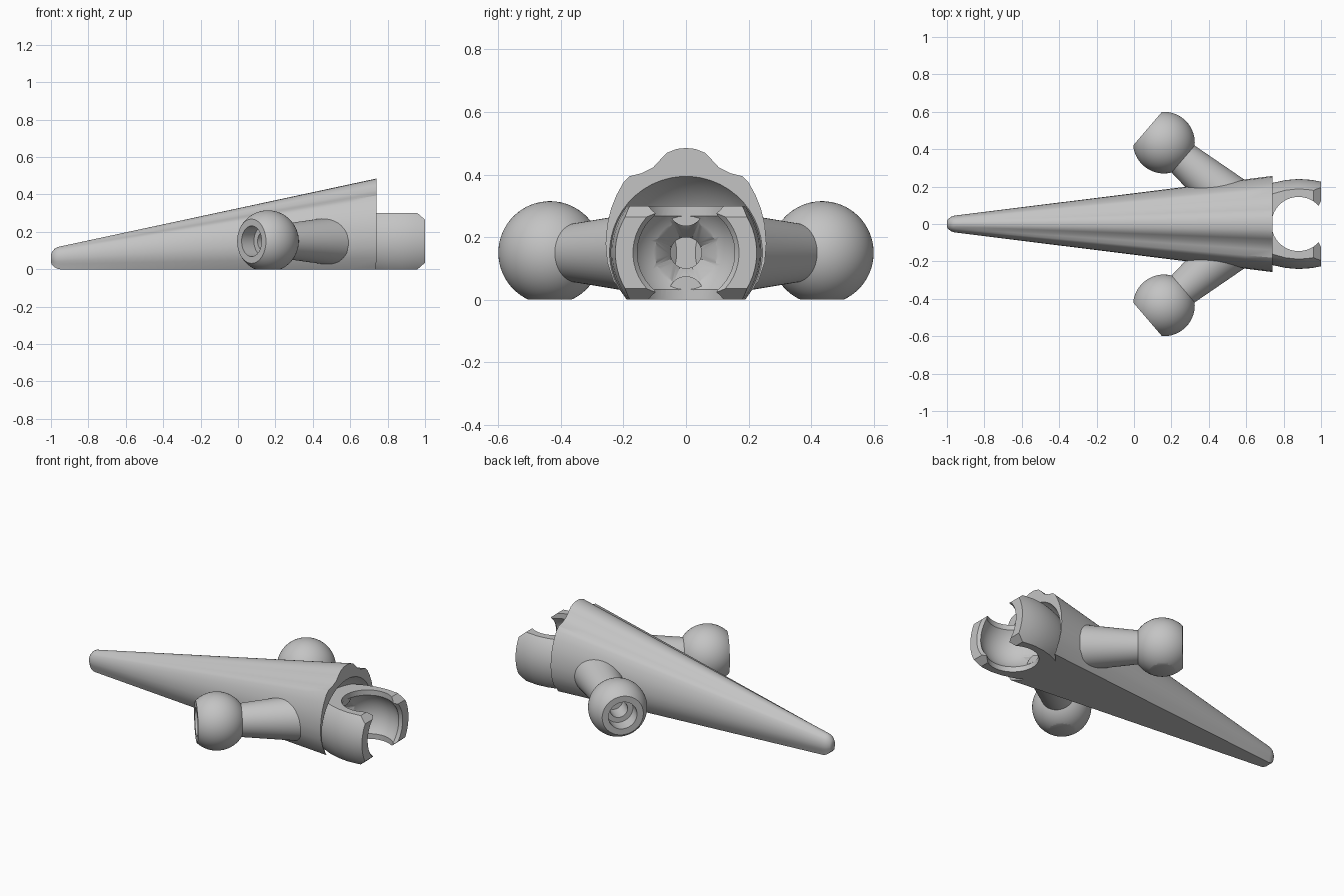
import bpy, bmesh, math
from mathutils import Vector, Matrix

cube = bpy.data.objects.get("Cube")
if cube:
    bpy.data.objects.remove(cube)

grey = bpy.data.materials.new("plain_grey")
grey.use_nodes = True
grey.diffuse_color = (0.55, 0.55, 0.55, 1)
grey.node_tree.nodes["Principled BSDF"].inputs["Base Color"].default_value = grey.diffuse_color


def finish_mesh(name, bm):
    bmesh.ops.recalc_face_normals(bm, faces=bm.faces)
    mesh = bpy.data.meshes.new(name)
    bm.to_mesh(mesh)
    bm.free()
    mesh.materials.append(grey)
    obj = bpy.data.objects.new(name, mesh)
    bpy.context.collection.objects.link(obj)
    return obj


def loft(rings):
    """Skin a list of closed rings and cap both ends."""
    bm = bmesh.new()
    rows = [[bm.verts.new(p) for p in ring] for ring in rings]
    n = len(rows[0])
    for a, b in zip(rows, rows[1:]):
        for i in range(n):
            j = (i + 1) % n
            bm.faces.new((a[i], a[j], b[j], b[i]))
    bm.faces.new(rows[0])
    bm.faces.new(rows[-1])
    return bm


def revolve(profile, origin, axis, sides=48):
    """Turn (distance along axis, radius) pairs into a solid."""
    turn = Vector(axis).to_track_quat('Z', 'Y').to_matrix().to_4x4()
    place = Matrix.Translation(origin) @ turn
    angles = [2 * math.pi * (i + 0.5) / sides for i in range(sides)]
    return loft([[place @ Vector((r * math.cos(a), r * math.sin(a), t)) for a in angles]
                 for t, r in profile])


def arc(radius, start, end, steps):
    """Sphere profile between two axial positions."""
    a, b = math.acos(start / radius), math.acos(end / radius)
    return [(radius * math.cos(a + (b - a) * i / steps),
             radius * math.sin(a + (b - a) * i / steps)) for i in range(steps + 1)]


def prism_y(points, half):
    return loft([[(x, y, z) for x, z in points] for y in (-half, half)])


def combine(obj, cutter, operation):
    mod = obj.modifiers.new("combine", 'BOOLEAN')
    mod.object, mod.operation, mod.solver = cutter, operation, 'EXACT'
    bpy.ops.object.select_all(action='DESELECT')
    bpy.context.view_layer.objects.active = obj
    obj.select_set(True)
    bpy.ops.object.modifier_apply(modifier=mod.name)
    bpy.data.objects.remove(cutter)


def smooth(obj):
    bpy.ops.object.select_all(action='DESELECT')
    bpy.context.view_layer.objects.active = obj
    obj.select_set(True)
    bpy.ops.object.shade_smooth_by_angle(angle=math.radians(30))


X = (1, 0, 0)
CENTRE = Vector((0.88, 0, 0.15))

# Tapered body: crested section at the wide end, oval at the tip
half = [(0, .485), (.03, .482), (.06, .47), (.08, .45), (.105, .423), (.14, .405),
        (.18, .395), (.2, .375), (.222, .335), (.24, .29), (.252, .24), (.257, .18),
        (.252, .12), (.232, .06), (.19, 0)]
wide = half + [(-y, z) for y, z in half[:0:-1]]
tip = []
for y, z in wide:
    a = math.atan2(z - .2, y)
    tip.append((.046 * math.cos(a), max(0, .06 + .062 * math.sin(a)) if z > 0 else 0))
rings = []
for x, s in ((-1, .35), (-.995, .55), (-.98, .82), (-.965, .95)):
    rings.append([(x, y * s, .055 + (z - .055) * s) for y, z in tip])
STATIONS = 12
for k in range(STATIONS + 1):
    f = k / STATIONS
    rings.append([(-.95 + 1.69 * f, a[0] + (b[0] - a[0]) * f, a[1] + (b[1] - a[1]) * f)
                  for a, b in zip(tip, wide)])
body = finish_mesh("tapered_body", loft(rings))
cavity = finish_mesh("cavity_cutter", revolve(arc(.282, -.2819, .2819, 32), CENTRE, X))
combine(body, cavity, 'DIFFERENCE')


def tunnel():
    return finish_mesh("tunnel_cutter", revolve([(-.45, .05), (-.1, .05)], CENTRE, X, 24))


combine(body, tunnel(), 'DIFFERENCE')
smooth(body)

# Socket: barrel shell trimmed flat above and below, with a flared mouth
barrel = [(-.33, .12), (-.26, .17), (-.2, .2), (-.14, .22), (-.07, .235),
          (0, .241), (.07, .236), (.12, .226)]
socket = finish_mesh("socket", revolve(barrel, CENTRE, X, 64))
slab = [(.4, 0), (.96, 0), (1, .035), (1, .265), (.96, .3), (.4, .3)]
combine(socket, finish_mesh("slab_cutter", prism_y(slab, .4)), 'INTERSECT')
hollow = [
    revolve(arc(.187, -.1869, .1869, 28), CENTRE, X),
    revolve([(-.3, .145), (.3, .145)], CENTRE, (0, 0, 1)),
    revolve([(.06, .13), (.09, .145), (.13, .178)], CENTRE, X),
    revolve([(-.24, .05), (-.14, .115)], CENTRE, X, 8),
]
for bm in hollow:
    combine(socket, finish_mesh("hollow_cutter", bm), 'DIFFERENCE')
combine(socket, tunnel(), 'DIFFERENCE')
smooth(socket)

# Locating nubs above and below the back of the socket
for name, z in (("upper_nub", .29), ("lower_nub", .02)):
    nub = finish_mesh(name, revolve([(.6, .055), (.735, .055)], (0, 0, z), X, 32))
    combine(nub, finish_mesh("slab_cutter", prism_y(slab, .4)), 'INTERSECT')
    smooth(nub)

# Ball limbs: stepped bore, flat-faced ball and flared arm in one turned profile
bore = [(.08, .05), (-.03, .05), (-.03, .08), (-.115, .082)]
arm = [(.135, .095), (.47, .131)]
limb_bm = revolve(bore + arc(.165, -.115, .13, 24) + arm, (.16, .435, .15), (.76, -.65, 0), 56)
cut = bmesh.ops.bisect_plane(limb_bm, geom=limb_bm.verts[:] + limb_bm.edges[:] + limb_bm.faces[:],
                             plane_co=(0, 0, 0), plane_no=(0, 0, -1), clear_outer=True)
bmesh.ops.holes_fill(limb_bm, edges=[e for e in limb_bm.edges if e.is_boundary])
limb = finish_mesh("ball_limbs", limb_bm)
smooth(limb)
mirror = limb.modifiers.new("mirror", 'MIRROR')
mirror.use_axis = (False, True, False)
mirror.use_mirror_merge = False
